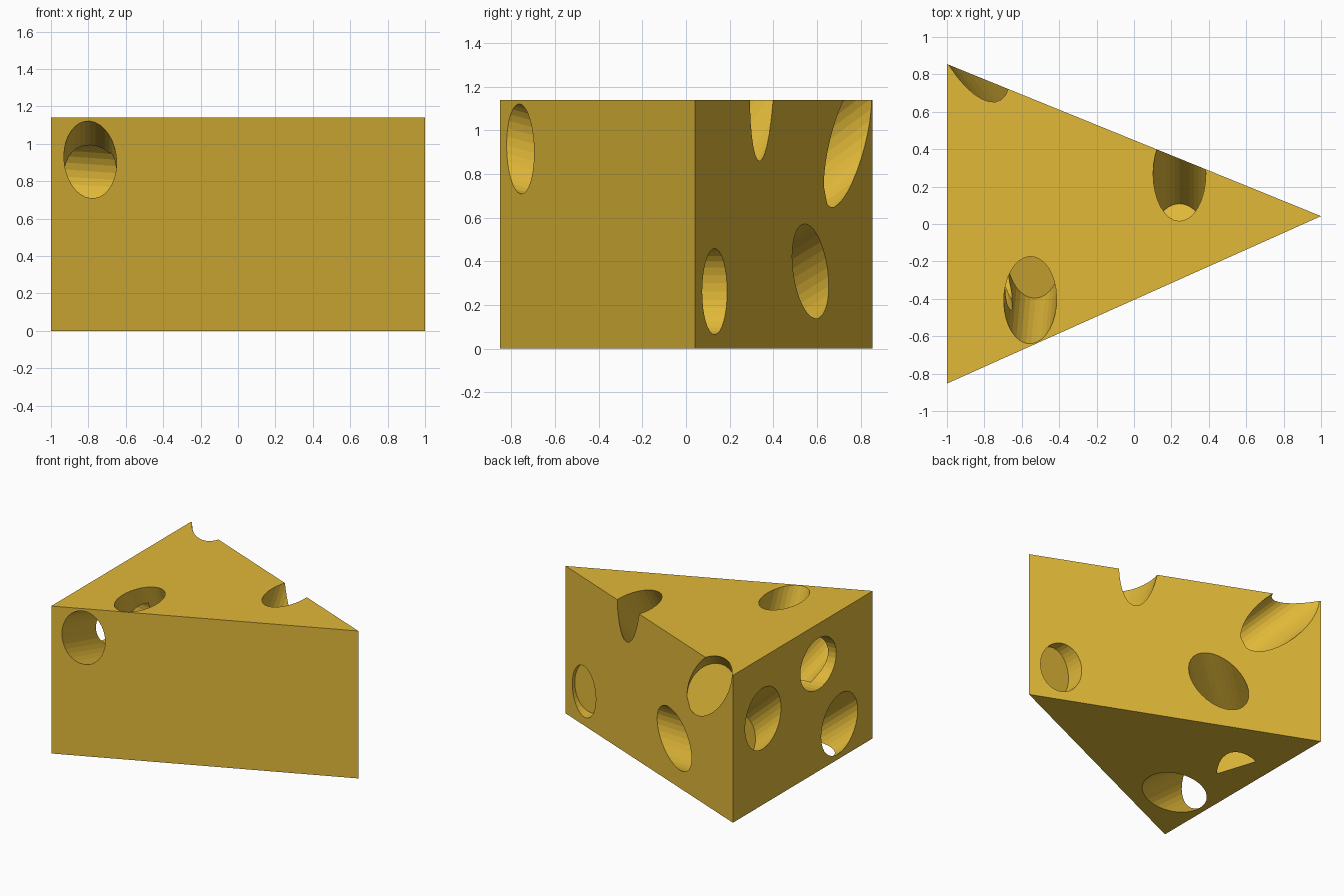
import bpy, bmesh
from mathutils import Vector, Matrix

if "Cube" in bpy.data.objects:
    bpy.data.objects.remove(bpy.data.objects["Cube"])

H = 1.14
CORNERS = [(-1, -0.853), (1, 0.042), (-1, 0.855)]
SCALE = Vector((0.141, 0.22, 0.197))   # holes are round cylinders squashed per axis


def make_object(name, bm):
    bmesh.ops.recalc_face_normals(bm, faces=bm.faces)
    mesh = bpy.data.meshes.new(name)
    bm.to_mesh(mesh)
    bm.free()
    obj = bpy.data.objects.new(name, mesh)
    bpy.context.collection.objects.link(obj)
    return obj


# Triangular wedge
bm = bmesh.new()
base = bm.faces.new([bm.verts.new((x, y, 0)) for x, y in CORNERS])
top = bmesh.ops.extrude_face_region(bm, geom=[base])
bmesh.ops.translate(bm, vec=(0, 0, H),
                    verts=[v for v in top["geom"] if isinstance(v, bmesh.types.BMVert)])
wedge = make_object("cheese_wedge", bm)


# Flat-ended hole cutter: mouth on the surface, direction and depth in hole radii
def hole(name, mouth, direction, depth, back=2.5):
    d = Vector(direction).normalized()
    centre = Vector([m / s for m, s in zip(mouth, SCALE)]) + d * (depth - back) / 2
    mat = (Matrix.Diagonal(SCALE.to_4d()) @ Matrix.Translation(centre)
           @ d.to_track_quat('Z', 'Y').to_matrix().to_4x4())
    bm = bmesh.new()
    bmesh.ops.create_cone(bm, cap_ends=True, segments=32, radius1=1, radius2=1,
                          depth=depth + back, matrix=mat)
    cutter = make_object(name, bm)
    cutter.hide_render = True
    mod = wedge.modifiers.new(name, 'BOOLEAN')
    mod.operation = 'DIFFERENCE'
    mod.solver = 'EXACT'
    mod.object = cutter
    return cutter


cutters = [
    hole("front_hole", (-0.79, -0.757, 0.915), (0, 1, -0.3), 2.6),
    hole("top_hole", (-0.555, -0.407, H), (0.05, 0.33, -0.94), 3.0),
    hole("top_edge_hole", (0.243, 0.27, H), (0, -0.5, -0.866), 3.2),
    hole("back_tip_hole", (0.78, 0.132, 0.262), (0, -1, 0), 0.4),
    hole("back_middle_hole", (-0.30, 0.57, 0.355), (-0.85, -0.43, -0.29), 4.19, 4),
    hole("back_corner_hole", (-0.72, 0.741, 0.95), (0.6, -0.6, -0.5), 2.0, 4),
    hole("left_upper_hole", (-1, 0.487, 0.667), (1, 0, -0.65), 2.0),
    hole("left_middle_hole", (-1, -0.188, 0.83), (1, 0, -0.05), 2.5),
    hole("left_lower_hole", (-1, -0.446, 0.27), (2.3, 0.4, -1.35), 5.0, 3),
]

# Bake the cuts and drop the cutters
bpy.context.view_layer.update()
deps = bpy.context.evaluated_depsgraph_get()
cut_mesh = bpy.data.meshes.new_from_object(wedge.evaluated_get(deps))
wedge.modifiers.clear()
wedge.data = cut_mesh
for c in cutters:
    bpy.data.objects.remove(c, do_unlink=True)

# Cheese colour
mat = bpy.data.materials.new("cheese_yellow")
mat.diffuse_color = (0.75, 0.48, 0.04, 1)
mat.use_nodes = True
mat.node_tree.nodes["Principled BSDF"].inputs["Base Color"].default_value = mat.diffuse_color
wedge.data.materials.clear()
wedge.data.materials.append(mat)
